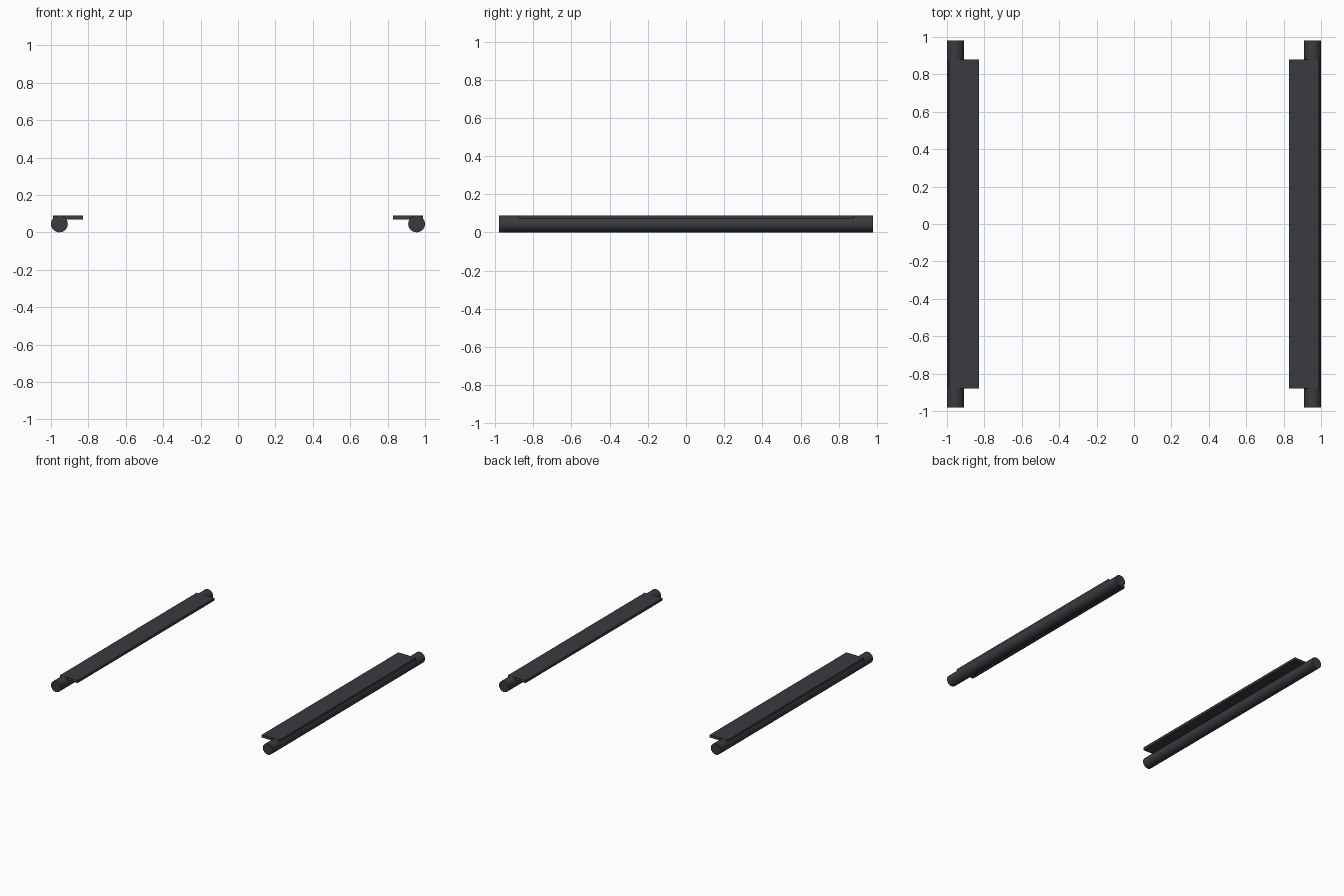
import bpy, math

if "Cube" in bpy.data.objects:
    bpy.data.objects.remove(bpy.data.objects["Cube"])

R = 0.045          # tube radius
mat = bpy.data.materials.new("dark_metal")
mat.diffuse_color = (0.04, 0.043, 0.05, 1)
mat.use_nodes = True
mat.node_tree.nodes["Principled BSDF"].inputs["Base Color"].default_value = mat.diffuse_color


def rail(side, label):
    # round tube running front to back
    bpy.ops.mesh.primitive_cylinder_add(vertices=32, radius=R, depth=1.96,
                                        location=(side * (1 - R), 0, R),
                                        rotation=(math.pi / 2, 0, 0))
    tube = bpy.context.object
    tube.name = label + "_tube"
    bpy.ops.object.transform_apply(location=False, rotation=True, scale=True)
    bpy.ops.object.shade_smooth_by_angle(angle=math.radians(35))
    tube.data.materials.append(mat)

    # flat step plate sitting flush with the tube top, reaching inward
    bpy.ops.mesh.primitive_cube_add(size=1, location=(side * 0.909, 0, 0.0795))
    plate = bpy.context.object
    plate.name = label + "_step_plate"
    plate.scale = (0.16, 1.76, 0.021)
    bpy.ops.object.transform_apply(location=False, rotation=False, scale=True)
    plate.data.materials.append(mat)


for side, label in ((-1, "left"), (1, "right")):
    rail(side, label)
